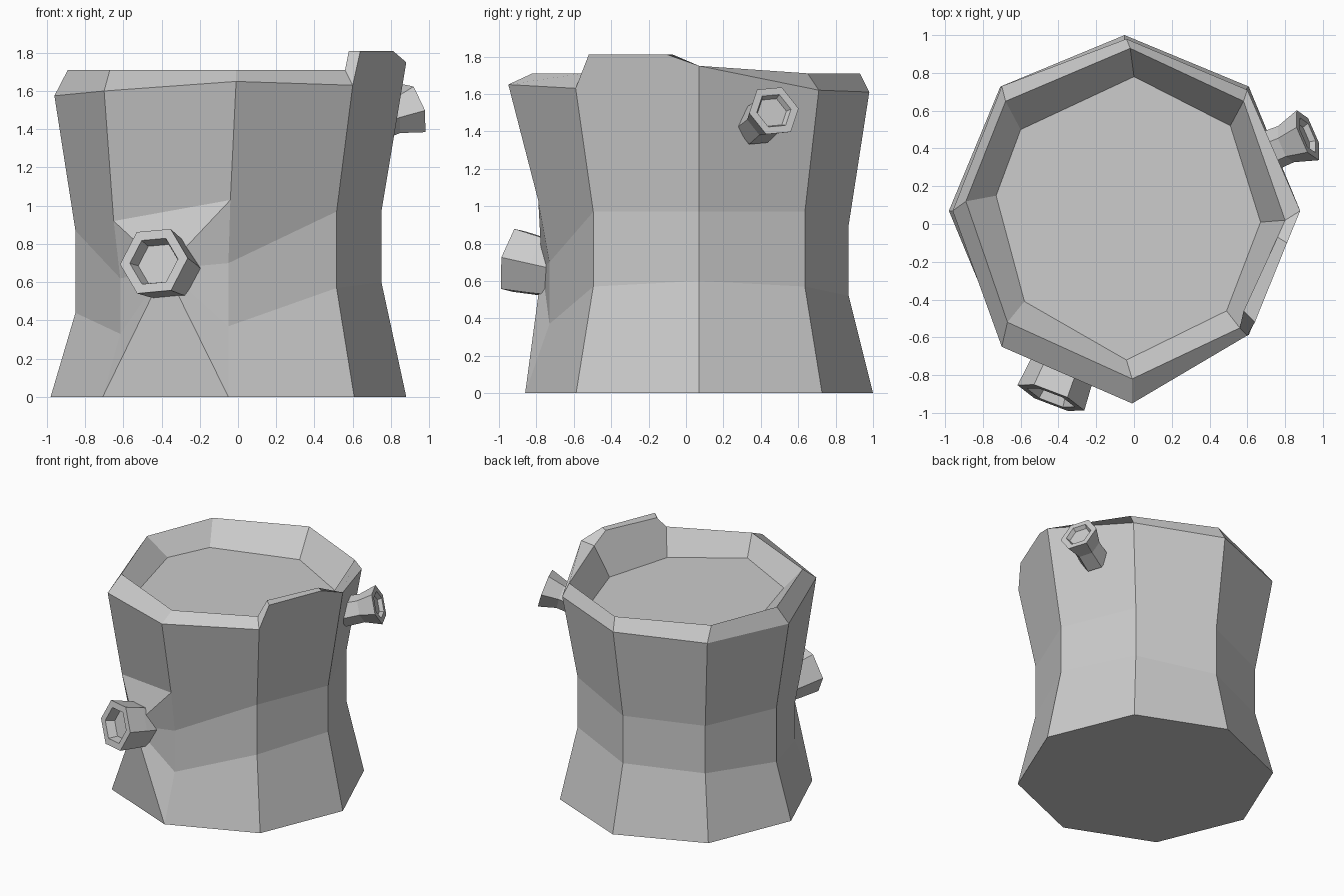
import bpy, bmesh
from math import cos, sin, radians
from mathutils import Vector

cube = bpy.data.objects.get("Cube")
if cube:
    bpy.data.objects.remove(cube, do_unlink=True)

grey = bpy.data.materials.new("stump grey")
grey.use_nodes = True
colour = (0.6, 0.6, 0.6, 1)
grey.diffuse_color = colour
grey.node_tree.nodes["Principled BSDF"].inputs["Base Color"].default_value = colour


def finish(bm, name):
    bmesh.ops.recalc_face_normals(bm, faces=bm.faces)
    mesh = bpy.data.meshes.new(name)
    bm.to_mesh(mesh)
    bm.free()
    mesh.materials.append(grey)
    obj = bpy.data.objects.new(name, mesh)
    bpy.context.collection.objects.link(obj)
    return obj


def octagon(bm, radius, heights):
    return [bm.verts.new((-0.05 + radius * cos(radians(45 * i)),
                          0.07 + radius * sin(radians(45 * i)), z))
            for i, z in enumerate(heights)]


def points(bm, coords):
    return [bm.verts.new(c) for c in coords]


# Trunk: eight sides, waisted, corners running counter-clockwise from +x
bm = bmesh.new()
base = octagon(bm, 0.93, [0] * 8)
low = octagon(bm, 0.80, [0.6, 0.57, 0.52, 0.5, 0.44, 0.33, 0.37, 0.57])
high = octagon(bm, 0.80, [0.97, 0.97, 0.9, 0.88, 0.87, 0.62, 0.7, 0.97])
outer = points(bm, [(0.88, 0.07, 1.75), (0.6, 0.71, 1.62), (-0.04, 0.98, 1.61),
                    (-0.7, 0.73, 1.6), (-0.96, 0.07, 1.575), (-0.7, -0.65, 1.6),
                    (-0.01, -0.95, 1.65), (0.6, -0.59, 1.63)])
rim = points(bm, [(x, y, 1.71) for x, y in
                  [(0.8, 0.02), (0.58, 0.65), (-0.02, 0.93), (-0.68, 0.65),
                   (-0.89, 0.12), (-0.67, -0.52), (-0.01, -0.82), (0.56, -0.55)]])
floor = points(bm, [(x, y, 1.53 - 0.06 * x - 0.03 * y) for x, y in
                    [(0.67, 0.01), (0.51, 0.52), (0, 0.78), (-0.6, 0.5),
                     (-0.73, 0.15), (-0.58, -0.41), (-0.04, -0.72), (0.49, -0.46)]])
# Extra corners above the knot, and the knot's centre
brow_r, brow_l, knot = points(bm, [(-0.65, -0.54, 0.92), (-0.04, -0.79, 1.03),
                                   (-0.38, -0.77, 0.67)])
# Raised splinter on the rim
c1, c2, d1, d2 = points(bm, [(0.64, -0.52, 1.81), (0.81, -0.1, 1.81),
                             (0.58, -0.46, 1.81), (0.76, -0.07, 1.81)])
bm.faces.new(base)
bm.faces.new(floor)
for i in range(8):
    j = (i + 1) % 8
    if i != 5:
        bm.faces.new((base[i], base[j], low[j], low[i]))
        bm.faces.new((low[i], low[j], high[j], high[i]))
    if i == 4:
        wall = (high[i], high[j], brow_r, outer[j], outer[i])
    elif i == 5:
        wall = (brow_r, brow_l, outer[j], outer[i])
    elif i == 6:
        wall = (high[i], high[j], outer[j], outer[i], brow_l)
    elif i == 7:
        wall = (high[i], high[j], outer[j], c2, c1, outer[i])
    else:
        wall = (high[i], high[j], outer[j], outer[i])
    bm.faces.new(wall)
    if i != 7:
        bm.faces.new((outer[i], outer[j], rim[j], rim[i]))
        bm.faces.new((rim[i], rim[j], floor[j], floor[i]))

# Swelling around the front branch
edge = [base[5], base[6], low[6], high[6], brow_l, brow_r, high[5], low[5]]
for a, b in zip(edge, edge[1:] + edge[:1]):
    bm.faces.new((a, b, knot))

# Splinter top, ends and inner side
bm.faces.new((c1, c2, d2, d1))
bm.faces.new((outer[7], c1, d1, rim[7]))
bm.faces.new((outer[0], rim[0], d2, c2))
bm.faces.new((floor[7], rim[7], d1, d2, rim[0], floor[0]))
finish(bm, "trunk")


# Hollow six-sided branch stubs
def branch(name, tip, normal, profile):
    n = Vector(normal).normalized()
    u = Vector((-n.y, n.x, 0)).normalized()
    v = n.cross(u)
    bm = bmesh.new()
    rings = []
    for depth, radius in profile:
        centre = Vector(tip) - n * depth
        rings.append([bm.verts.new(centre + radius * (u * cos(radians(60 * k + 5))
                                                      + v * sin(radians(60 * k + 5))))
                      for k in range(6)])
    for r, s in zip(rings, rings[1:]):
        for k in range(6):
            m = (k + 1) % 6
            bm.faces.new((r[k], r[m], s[m], s[k]))
    bm.faces.new(rings[0])
    bm.faces.new(rings[-1])
    finish(bm, name)


branch("front_branch", (-0.44, -0.92, 0.71), (-0.36, -0.9, 0.2),
       [(0.35, 0.15), (0.16, 0.175), (0, 0.19), (0, 0.135), (0.07, 0.115)])
branch("side_branch", (0.92, 0.47, 1.51), (0.88, 0.36, 0.3),
       [(0.28, 0.11), (0.13, 0.105), (0, 0.145), (0, 0.1), (0.03, 0.085)])
